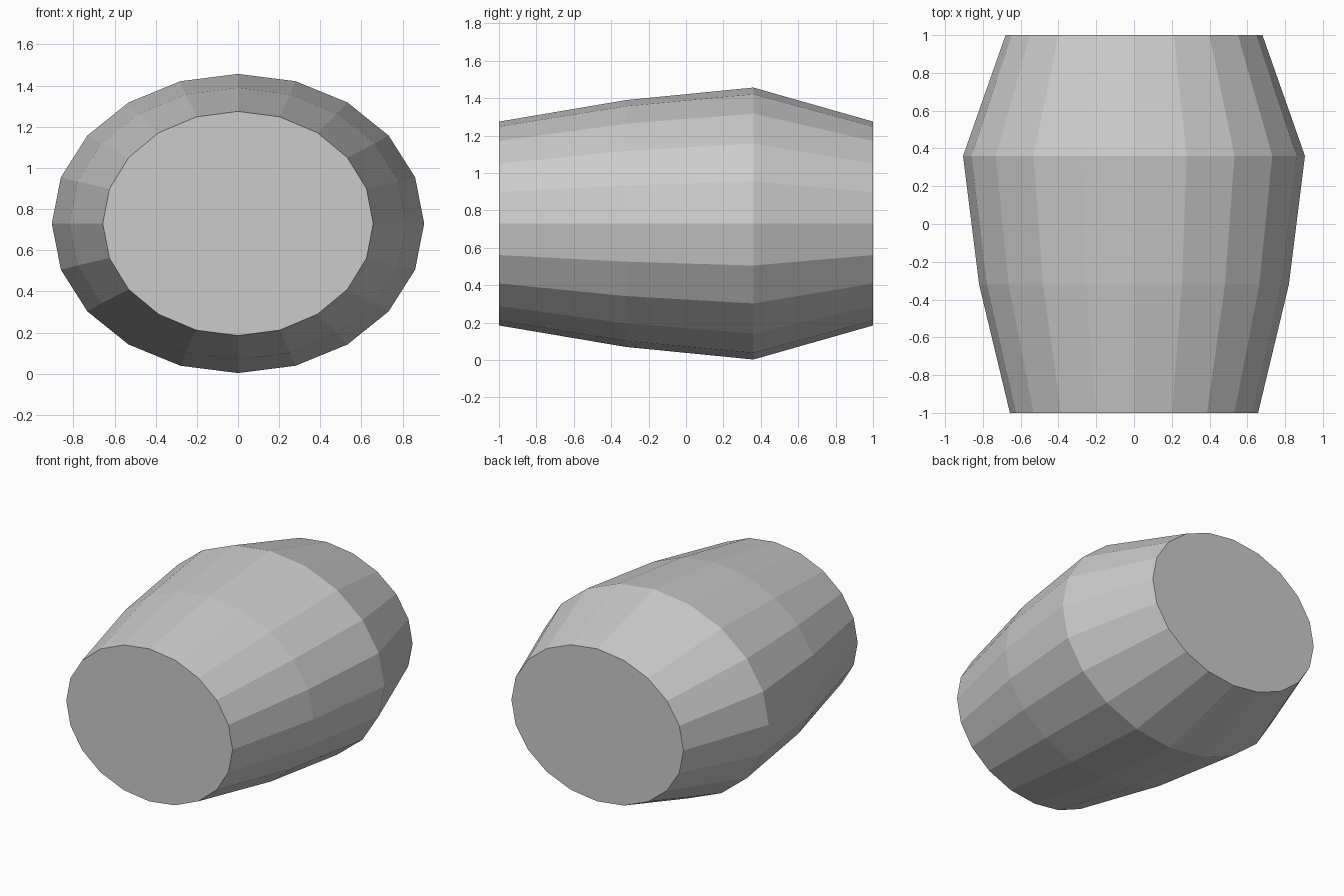
import bpy, bmesh
from math import sin, cos, tau

if "Cube" in bpy.data.objects:
    bpy.data.objects.remove(bpy.data.objects["Cube"])

SIDES = 20
CENTRE_Z = 0.73
# Rings along the barrel: y, half width, half height
RINGS = [(-1.0, 0.657, 0.545), (-0.32, 0.82, 0.66), (0.36, 0.905, 0.727), (1.0, 0.68, 0.545)]

bm = bmesh.new()

# Oval cross-sections
loops = []
for y, rx, rz in RINGS:
    loops.append([bm.verts.new((rx * sin(tau * i / SIDES), y, CENTRE_Z + rz * cos(tau * i / SIDES)))
                  for i in range(SIDES)])

# Side staves
for a, b in zip(loops, loops[1:]):
    for i in range(SIDES):
        j = (i + 1) % SIDES
        bm.faces.new((a[i], a[j], b[j], b[i]))

# Flat end caps
bm.faces.new(loops[0])
bm.faces.new(loops[-1])
bmesh.ops.recalc_face_normals(bm, faces=bm.faces)

mesh = bpy.data.meshes.new("barrel_body")
bm.to_mesh(mesh)
bm.free()
bpy.context.collection.objects.link(bpy.data.objects.new("barrel_body", mesh))
